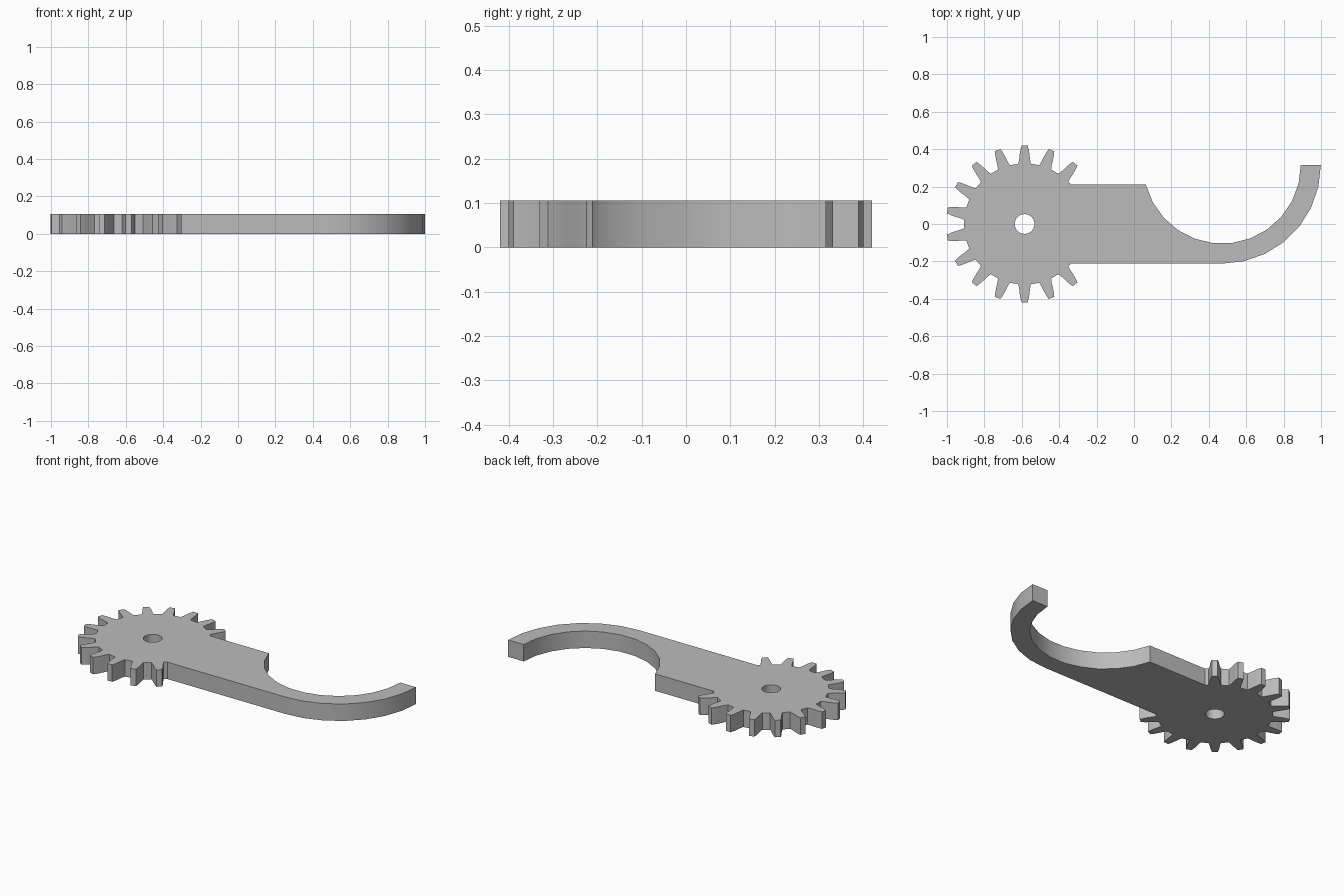
import bpy, bmesh
from math import cos, sin, radians
from mathutils import Vector, Matrix

if "Cube" in bpy.data.objects:
    bpy.data.objects.remove(bpy.data.objects["Cube"])

THICK = 0.105
GEAR = Vector((-0.585, 0))      # gear centre
HOOK = Vector((0.471, 0.316))   # hook arc centre
ARM = 0.212                     # half width of the arm

grey = bpy.data.materials.new("plain grey")
grey.use_nodes = True
colour = (0.5, 0.5, 0.5, 1)
grey.diffuse_color = colour
grey.node_tree.nodes["Principled BSDF"].inputs["Base Color"].default_value = colour


def arc(centre, radius, start, end, steps):
    angles = [radians(start + (end - start) * i / steps) for i in range(steps + 1)]
    return [centre + radius * Vector((cos(a), sin(a))) for a in angles]


# One tooth, pointing along +x: (radius, half width) from root to tip
flank = [(0.322, 0.034), (0.345, 0.029), (0.372, 0.026), (0.397, 0.022), (0.42, 0.016)]
tooth = [Vector((r, -w)) for r, w in flank] + [Vector((r, w)) for r, w in reversed(flank)]

# Outline, anticlockwise: gear teeth, underside of arm, hook, top of arm
outline = [Vector((-0.335, ARM))]
for angle in range(50, 311, 20):
    turn = Matrix.Rotation(radians(angle), 2)
    outline += [GEAR + turn @ p for p in tooth]
outline.append(Vector((-0.335, -ARM)))
outline += arc(HOOK, 0.528, 270, 360, 7)
outline += arc(HOOK, 0.421, 360, 194.3, 12)

# Axle hole
hole = arc(GEAR, 0.053, 0, 345, 23)

# Fill the outline around the hole and raise it to a plate
bm = bmesh.new()
edges = []
for loop in (outline, hole):
    verts = [bm.verts.new((p.x, p.y, 0)) for p in loop]
    edges += [bm.edges.new((v, verts[i - 1])) for i, v in enumerate(verts)]
bmesh.ops.triangle_fill(bm, edges=edges, use_beauty=True)
raised = bmesh.ops.extrude_face_region(bm, geom=bm.faces[:], use_keep_orig=True)
bmesh.ops.translate(bm, vec=(0, 0, THICK),
                    verts=[g for g in raised["geom"] if isinstance(g, bmesh.types.BMVert)])
bmesh.ops.recalc_face_normals(bm, faces=bm.faces[:])

mesh = bpy.data.meshes.new("gear_hook_plate")
bm.to_mesh(mesh)
bm.free()
mesh.materials.append(grey)
plate = bpy.data.objects.new("gear_hook_plate", mesh)
bpy.context.collection.objects.link(plate)

# Smooth the arcs and the hole, keep the rims sharp
bpy.ops.object.select_all(action="DESELECT")
plate.select_set(True)
bpy.context.view_layer.objects.active = plate
bpy.ops.object.shade_smooth_by_angle(angle=radians(25))
